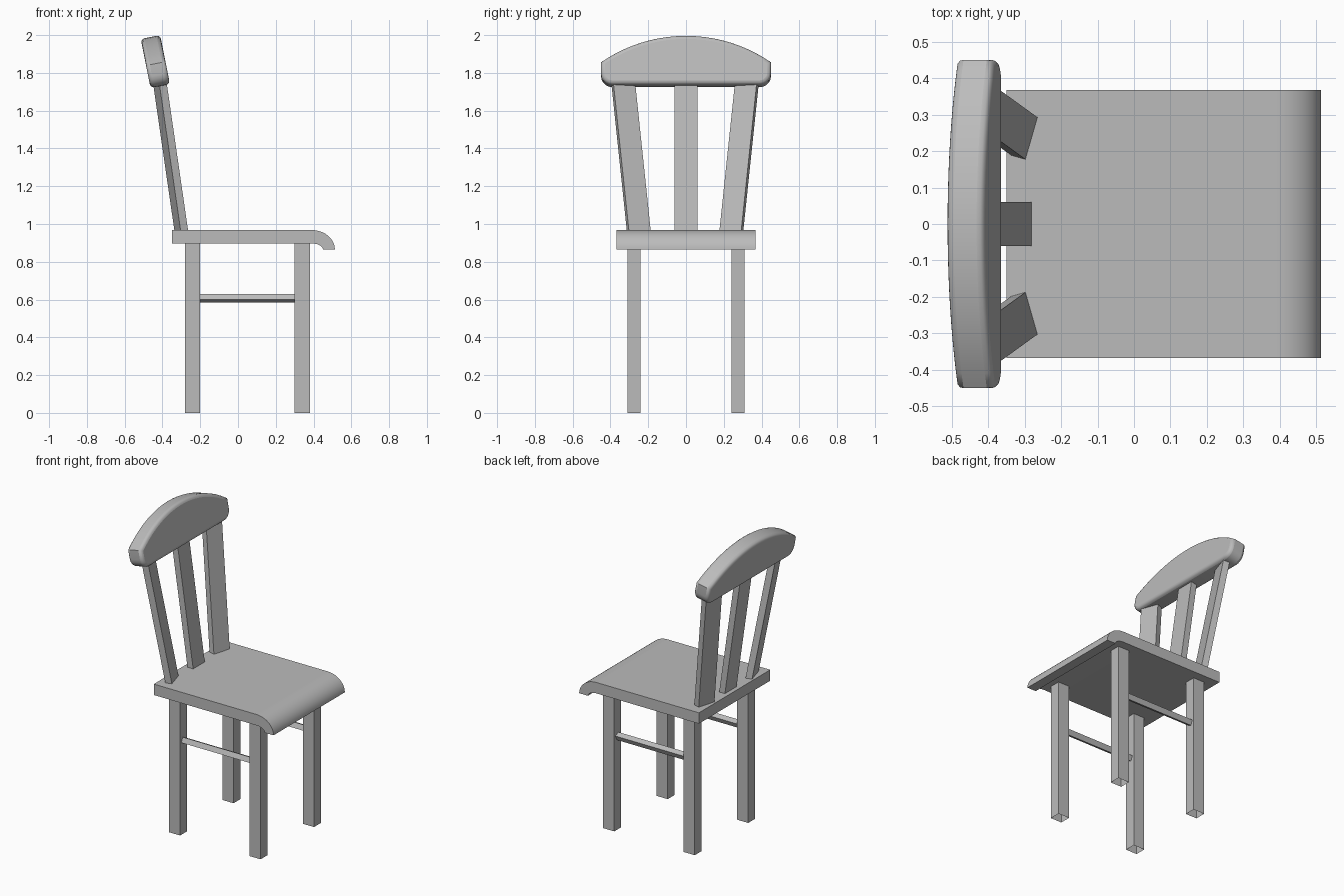
import bpy, bmesh, math
from mathutils import Matrix, Vector

cube = bpy.data.objects.get("Cube")
if cube:
    bpy.data.objects.remove(cube, do_unlink=True)

grey = bpy.data.materials.new("plain grey")
grey.use_nodes = True
GREY = (0.5, 0.5, 0.5, 1)
grey.diffuse_color = GREY
grey.node_tree.nodes["Principled BSDF"].inputs["Base Color"].default_value = GREY


def prism(name, outline, shift, smooth=False, open_base=False):
    """Sweep a closed outline of 3D points along a straight shift."""
    bm = bmesh.new()
    base = bm.faces.new([bm.verts.new(p) for p in outline])
    swept = bmesh.ops.extrude_face_region(bm, geom=[base], use_keep_orig=True)["geom"]
    verts = [g for g in swept if isinstance(g, bmesh.types.BMVert)]
    bmesh.ops.translate(bm, verts=verts, vec=shift)
    bmesh.ops.recalc_face_normals(bm, faces=bm.faces)
    if open_base:
        bmesh.ops.delete(bm, geom=[base], context='FACES_ONLY')
    mesh = bpy.data.meshes.new(name)
    bm.to_mesh(mesh)
    bm.free()
    mesh.materials.append(grey)
    obj = bpy.data.objects.new(name, mesh)
    bpy.context.collection.objects.link(obj)
    if smooth:
        bpy.ops.object.select_all(action='DESELECT')
        obj.select_set(True)
        bpy.context.view_layer.objects.active = obj
        bpy.ops.object.shade_smooth_by_angle(angle=math.radians(35))
    return obj


def arc(cx, cy, rx, ry, start, end, steps):
    """Points along an elliptical arc, angles in degrees."""
    angles = [math.radians(start + (end - start) * i / steps) for i in range(steps + 1)]
    return [(cx + rx * math.cos(a), cy + ry * math.sin(a)) for a in angles]


# Seat: slab with a front lip that rolls downwards
side = [(-0.35, 0.897), (-0.35, 0.968)]
side += arc(0.39, 0.865, 0.123, 0.103, 90, 0, 10)
side += arc(0.39, 0.865, 0.06, 0.032, 0, 90, 6)
prism("seat", [(x, -0.367, z) for x, z in side], (0, 0.734, 0), smooth=True)

# Legs, hollow at the floor, and the twisted side stretchers
for y, hand in ((-0.275, "right"), (0.275, "left")):
    for x, end in ((-0.24, "back"), (0.34, "front")):
        square = [(x + sx * 0.04, y + sy * 0.035, 0)
                  for sx, sy in ((-1, -1), (1, -1), (1, 1), (-1, 1))]
        prism(f"{end}_leg_{hand}", square, (0, 0, 0.9), open_base=True)
    twist = Matrix.Rotation(math.radians(-25), 3, 'X')
    bar = [Vector((-0.21, y, 0.608)) + twist @ Vector((0, sy * 0.017, sz * 0.017))
           for sy, sz in ((-1, -1), (1, -1), (1, 1), (-1, 1))]
    prism(f"stretcher_{hand}", bar, (0.52, 0, 0))

# Back slats: lean back, the outer two splay and turn inwards
SLAT_BASE, SLAT_RISE = 0.96, 0.84
for name, y, turn, splay in (("right", -0.244, 16, -0.105),
                             ("middle", 0, 0, 0),
                             ("left", 0.234, -16, 0.105)):
    spin = Matrix.Rotation(math.radians(turn), 3, 'Z')
    front = Vector((-0.28, y, SLAT_BASE))
    foot = [front + spin @ Vector((dx, dy, 0))
            for dx, dy in ((-0.041, -0.06), (0, -0.06), (0, 0.06), (-0.041, 0.06))]
    prism(f"back_slat_{name}", foot,
          Vector((-0.145, splay, 1)) * SLAT_RISE)

# Crest rail: arched slab with rounded lower corners, tilted back
half, end_height, top = 0.45, 0.121, 0.264
sag = top - end_height
radius = (half ** 2 + sag ** 2) / (2 * sag)
spread = math.degrees(math.asin(half / radius))
r = 0.06
outline = arc(0, top - radius, radius, radius, 90 - spread, 90 + spread, 20)
outline += arc(-half + r, r, r, r, 180, 270, 5)
outline += arc(half - r, r, r, r, 270, 360, 5)
crest = prism("crest_rail", [(0, y, v) for y, v in outline], (-0.105, 0, 0), smooth=True)
crest.location = (-0.36, 0, 1.741)
crest.rotation_euler.y = -math.atan(0.2)
bevel = crest.modifiers.new("soft edges", 'BEVEL')
bevel.width = 0.02
bevel.segments = 3
bevel.limit_method = 'ANGLE'
bevel.angle_limit = math.radians(60)
